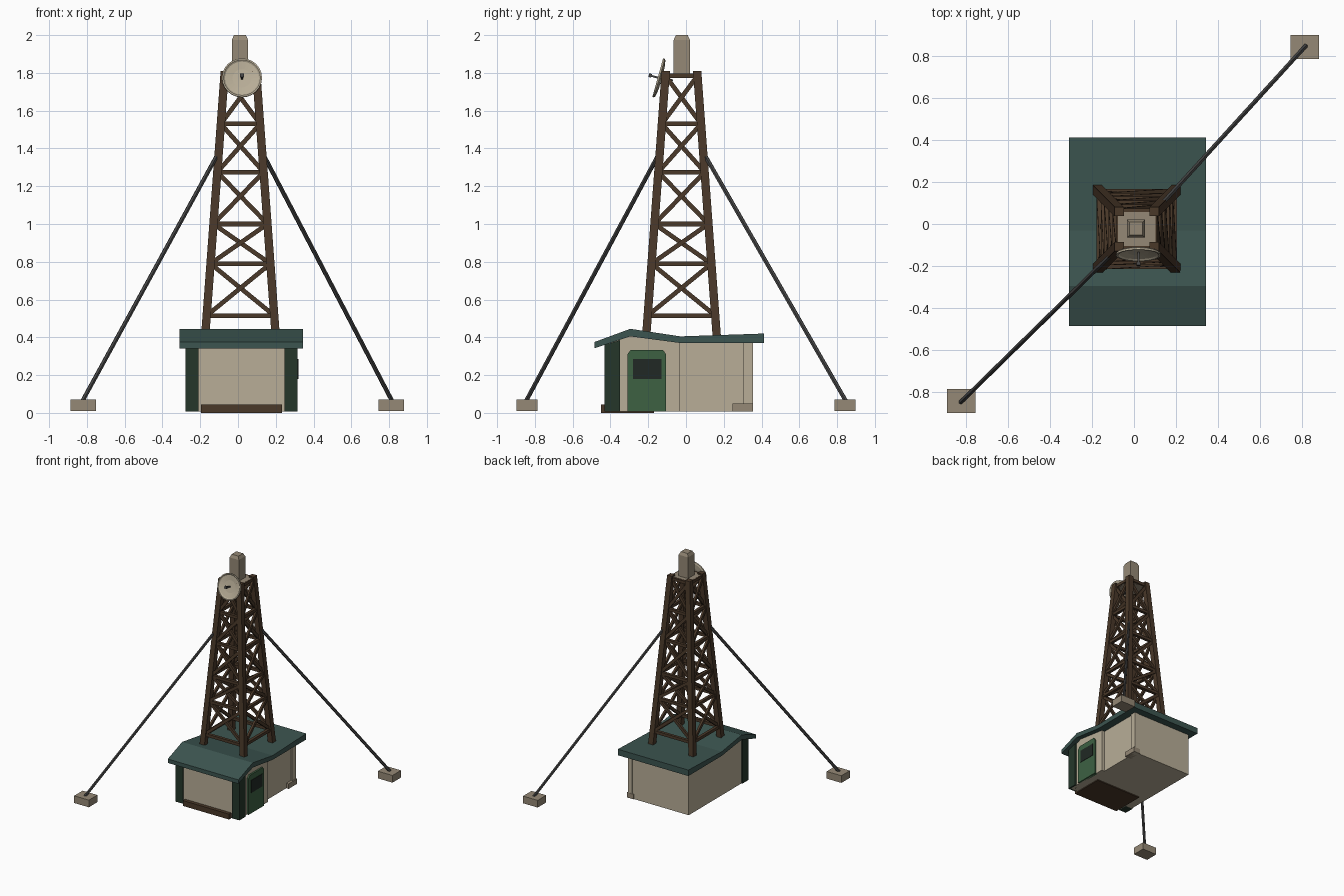
import bpy, bmesh, math
from mathutils import Vector, Matrix

if "Cube" in bpy.data.objects:
    bpy.data.objects.remove(bpy.data.objects["Cube"])

def material(name, rgb):
    m = bpy.data.materials.new(name)
    m.diffuse_color = (*rgb, 1)
    m.use_nodes = True
    m.node_tree.nodes["Principled BSDF"].inputs["Base Color"].default_value = m.diffuse_color
    return m

CREAM = material("cream", (.48, .42, .31))
STONE = material("stone", (.30, .25, .18))
ROOF = material("roof_green", (.045, .09, .08))
DOOR = material("door_green", (.047, .12, .055))
DARK = material("dark_green", (.018, .037, .023))
WOOD = material("brown", (.068, .04, .022))
STEEL = material("dark_steel", (.06, .06, .06))
GLASS = material("dark_glass", (.015, .022, .018))

def finish(name, bm, mat):
    bmesh.ops.recalc_face_normals(bm, faces=bm.faces)
    me = bpy.data.meshes.new(name)
    bm.to_mesh(me)
    bm.free()
    me.materials.append(mat)
    ob = bpy.data.objects.new(name, me)
    bpy.context.collection.objects.link(ob)
    return ob

def hull_loops(bm, lo, hi):
    # closed prism between two matching loops
    a = [bm.verts.new(p) for p in lo]
    b = [bm.verts.new(p) for p in hi]
    n = len(a)
    bm.faces.new(a)
    bm.faces.new(b[::-1])
    for i in range(n):
        j = (i + 1) % n
        bm.faces.new((a[i], a[j], b[j], b[i]))

def prism(name, yz, x0, x1, mat):
    bm = bmesh.new()
    hull_loops(bm, [(x0, y, z) for y, z in yz], [(x1, y, z) for y, z in yz])
    return finish(name, bm, mat)

def box(name, x0, x1, y0, y1, z0, z1, mat):
    return prism(name, [(y0, z0), (y1, z0), (y1, z1), (y0, z1)], x0, x1, mat)

def beam(bm, a, b, u, v):
    # four-sided bar with half-width vectors u and v
    a, b, u, v = map(Vector, (a, b, u, v))
    offs = (-u - v, u - v, u + v, -u + v)
    hull_loops(bm, [a + o for o in offs], [b + o for o in offs])

# Hut walls: main body plus wider door bay
box_z = .008
prism("hut_body", [(-.42, box_z), (.35, box_z), (.35, .385), (-.03, .385), (-.295, .42), (-.42, .37)],
      -.27, .275, CREAM)
prism("door_bay", [(-.418, box_z), (-.035, box_z), (-.035, .385), (-.295, .42), (-.418, .37)],
      .25, .302, CREAM)
box("back_corner_post", .25, .287, .305, .354, box_z, .38, CREAM)
box("back_corner_foot", .235, .297, .245, .356, box_z, .05, STONE)

# Dark front corner posts and front sill
for side, x0, x1 in (("left", -.278, -.208), ("right", .245, .315)):
    prism(side + "_front_post", [(-.432, box_z), (-.35, box_z), (-.35, .385), (-.432, .36)], x0, x1, DARK)
box("front_sill", -.195, .232, -.45, -.17, 0, .045, WOOD)

# Side door with chamfered top and window
prism("side_door", [(-.31, box_z), (-.105, box_z), (-.105, .31), (-.122, .333), (-.293, .333), (-.31, .31)],
      .29, .316, DOOR)
box("door_window", .30, .319, -.28, -.13, .18, .285, GLASS)

# Bent roof slab
prism("roof", [(-.485, .342), (-.295, .405), (-.03, .37), (.412, .37),
               (.412, .42), (-.03, .405), (-.295, .445), (-.485, .375)], -.31, .343, ROOF)

# Lattice tower
CX, CY = .013, -.024
Z0, Z1 = .39, 1.81

def half(z):
    return .188 + (.083 - .188) * (z - Z0) / (Z1 - Z0)

def corner(sx, sy, z):
    h = half(z)
    return Vector((CX + sx * h, CY + sy * h, z))

ring = [(-1, -1), (1, -1), (1, 1), (-1, 1)]
bm = bmesh.new()
for sx, sy in ring:
    beam(bm, corner(sx, sy, Z0), corner(sx, sy, Z1), (.022, 0, 0), (0, .022, 0))
finish("tower_legs", bm, WOOD)

levels = [.515, .79, 1.0, 1.275, 1.53, 1.785]
rails, braces = bmesh.new(), bmesh.new()
for i in range(4):
    p, q = ring[i], ring[(i + 1) % 4]
    n = Vector((p[0] + q[0], p[1] + q[1], 0)).normalized()
    for k, z in enumerate(levels):
        a, b = corner(*p, z), corner(*q, z)
        beam(rails, a, b, n * .012, (0, 0, .012))
        if k + 1 < len(levels):
            for s, t, o in ((p, q, .005), (q, p, -.005)):
                c, d = corner(*s, z) + n * o, corner(*t, levels[k + 1]) + n * o
                side = (d - c).cross(n).normalized()
                beam(braces, c, d, n * .009, side * .012)
finish("tower_rails", rails, WOOD)
finish("tower_cross_braces", braces, WOOD)

# Top platform and chamfered antenna housing
box("top_platform", CX - .088, CX + .088, CY - .08, CY + .08, 1.773, 1.798, STONE)
bm = bmesh.new()
def square(h, z):
    return [(CX - .003 + sx * h, CY + .002 + sy * h, z) for sx, sy in ring]
hull_loops(bm, square(.043, 1.79), square(.043, 1.975))
hull_loops(bm, square(.043, 1.975), square(.031, 2.0))
bmesh.ops.remove_doubles(bm, verts=bm.verts, dist=1e-5)
inner = [f for f in bm.faces if all(abs(v.co.z - 1.975) < 1e-4 for v in f.verts)]
bmesh.ops.delete(bm, geom=inner, context='FACES_ONLY')
finish("antenna_housing", bm, STONE)

# Dish: revolved profile tilted upward, with feed and bracket
tilt = math.radians(74.5)
place = Matrix.Translation((.021, -.139, 1.772)) @ Matrix.Rotation(tilt, 4, 'X')
bm = bmesh.new()
prof = [(0, -.012), (.06, -.01), (.098, -.004), (.106, .002), (.106, .011), (.098, .011), (.09, .004), (.05, -.003), (0, -.005)]
vs = [bm.verts.new((r, 0, h)) for r, h in prof]
es = [bm.edges.new(pair) for pair in zip(vs, vs[1:])]
bmesh.ops.spin(bm, geom=vs + es, cent=(0, 0, 0), axis=(0, 0, 1), angle=math.tau, steps=24)
bmesh.ops.remove_doubles(bm, verts=bm.verts, dist=1e-4)
bm.transform(place)
finish("dish", bm, CREAM)
for name, z0, z1, r, mat in (("dish_feed_arm", -.006, .05, .005, STEEL),
                             ("dish_feed_tip", .045, .06, .01, STEEL),
                             ("dish_bracket", -.07, -.008, .012, STEEL)):
    bm = bmesh.new()
    beam(bm, (0, 0, z0), (0, 0, z1), (r, 0, 0), (0, r, 0))
    bm.transform(place)
    finish(name, bm, mat)

# Guy wires with ground anchors
for name, s in (("front_left", -1), ("back_right", 1)):
    ax = -.82 if s < 0 else .812
    ay = s * .841
    box(name + "_anchor", ax - .068, ax + .068, ay - .056, ay + .056, .01, .07, STONE)
    a, b = Vector((ax + s * .008, ay + s * .01, .055)), corner(s, s, 1.38)
    d = b - a
    bm = bmesh.new()
    bmesh.ops.create_cone(bm, cap_ends=True, segments=6, radius1=.012, radius2=.012, depth=d.length)
    bm.transform(Matrix.Translation((a + b) / 2) @ d.to_track_quat('Z', 'Y').to_matrix().to_4x4())
    finish(name + "_guy_wire", bm, STEEL)
